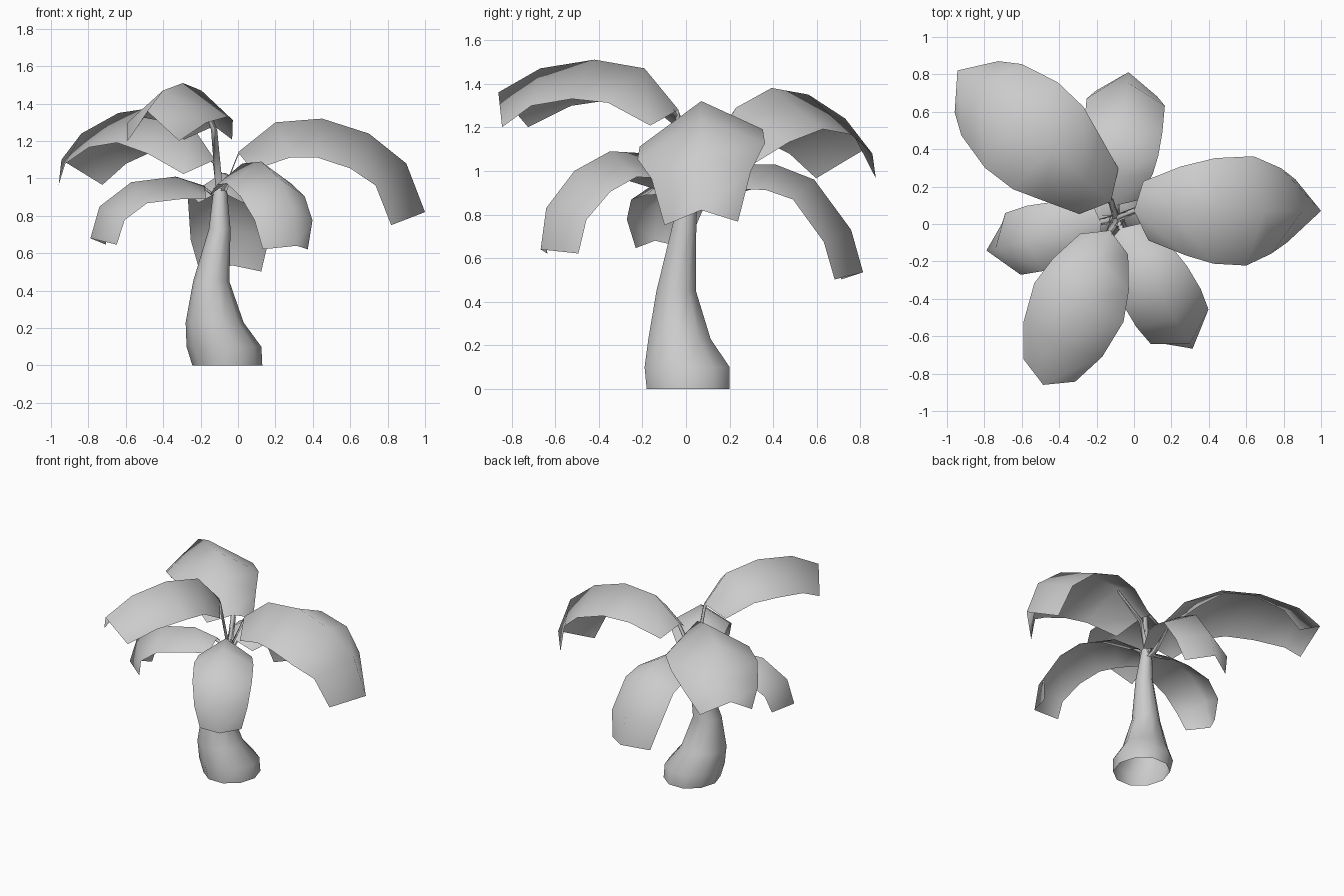
import bpy
import math
from mathutils import Vector

cube = bpy.data.objects.get("Cube")
if cube:
    bpy.data.objects.remove(cube, do_unlink=True)

grey = bpy.data.materials.new("plain_grey")
grey.use_nodes = True
grey.diffuse_color = (0.6, 0.6, 0.6, 1)
grey.node_tree.nodes["Principled BSDF"].inputs["Base Color"].default_value = grey.diffuse_color


def skin_rows(name, rows, closed=False):
    """Join rows of points with quads and shade the surface smooth."""
    count = len(rows[0])
    faces = []
    for r in range(len(rows) - 1):
        for i in range(count if closed else count - 1):
            j = (i + 1) % count
            a, b = r * count, (r + 1) * count
            faces.append((a + i, a + j, b + j, b + i))
    mesh = bpy.data.meshes.new(name)
    mesh.from_pydata([tuple(p) for row in rows for p in row], [], faces)
    mesh.materials.append(grey)
    mesh.shade_smooth()
    obj = bpy.data.objects.new(name, mesh)
    bpy.context.scene.collection.objects.link(obj)
    return obj


def ring(x, y, z, rx, ry, sides):
    angles = [math.tau * i / sides for i in range(sides)]
    return [Vector((x + rx * math.cos(a), y + ry * math.sin(a), z)) for a in angles]


# Trunk: open tapering tube with a swollen, leaning foot
trunk_rings = [
    (-.057, .01, 0, .187, .2),
    (-.075, .005, .1, .2, .205),
    (-.125, -.03, .23, .155, .15),
    (-.143, -.045, .45, .097, .095),
    (-.098, -.01, .73, .058, .06),
    (-.095, .02, .95, .035, .035),
]
skin_rows("trunk", [ring(*r, sides=10) for r in trunk_rings], closed=True)


def frond(name, base, azimuth, roll, drop, ridge, widths):
    """Roof-shaped leaf along a ridge of (reach, height) points, with a stem."""
    a = math.radians(azimuth)
    out = Vector((math.cos(a), math.sin(a), 0))
    side = Vector((-math.sin(a), math.cos(a), 0))
    up = Vector((0, 0, 1))
    origin = Vector((*base, 0))
    points = [origin + out * r + up * z for r, z in ridge]
    rows = []
    for i, p in enumerate(points):
        along = (points[min(i + 1, len(points) - 1)] - points[max(i - 1, 0)]).normalized()
        normal = along.cross(side)
        across = side * math.cos(roll) + normal * math.sin(roll)
        sag = normal * drop * (.6 if i == 0 else 1)
        rows.append([p + across * widths[i] - sag, p, p - across * widths[i] - sag])
    skin_rows(name + "_leaf", rows)

    # Narrow folded stem from the trunk top to under the leaf
    foot = Vector((-.095, .03, .9))
    stem = []
    for p, w in ((foot, .022), (points[0], .018), (points[1], .006)):
        low = p - up * .02
        stem.append([low + side * w, p - up * .005, low - side * w])
    skin_rows(name + "_stem", stem, closed=True)


# Six fronds around the crown
frond("left_frond", (-.1, .07), 0, .14, .17,
      [(.1, 1.14), (.3, 1.3), (.55, 1.32), (.8, 1.24), (1, 1.08), (1.1, .82)],
      [.16, .24, .285, .295, .23, .17])
frond("back_right_frond", (-.1, .1), 139.5, 0, .19,
      [(.03, 1.1), (.2, 1.29), (.45, 1.38), (.71, 1.35), (.97, 1.24), (1.11, 1.1)],
      [.16, .23, .29, .3, .25, .18])
frond("back_frond", (-.1, .05), 84.7, 0, .12,
      [(.05, .93), (.2, 1.03), (.36, 1.03), (.54, .96), (.71, .73), (.765, .535)],
      [.12, .18, .2, .21, .21, .165])
frond("front_frond", (-.1, .03), 246.6, 0, .18,
      [(.07, 1.28), (.24, 1.47), (.49, 1.51), (.76, 1.47), (.97, 1.36)],
      [.14, .22, .26, .23, .15])
frond("right_frond", (-.1, .03), 194, 0, .12,
      [(.08, .96), (.24, 1.01), (.485, .98), (.66, .85), (.71, .68)],
      [.11, .16, .18, .17, .12])
frond("front_left_frond", (-.1, .03), 300.7, 0, .12,
      [(.06, .97), (.24, 1.08), (.44, 1.09), (.63, 1), (.78, .83), (.81, .64)],
      [.12, .18, .2, .2, .18, .14])
